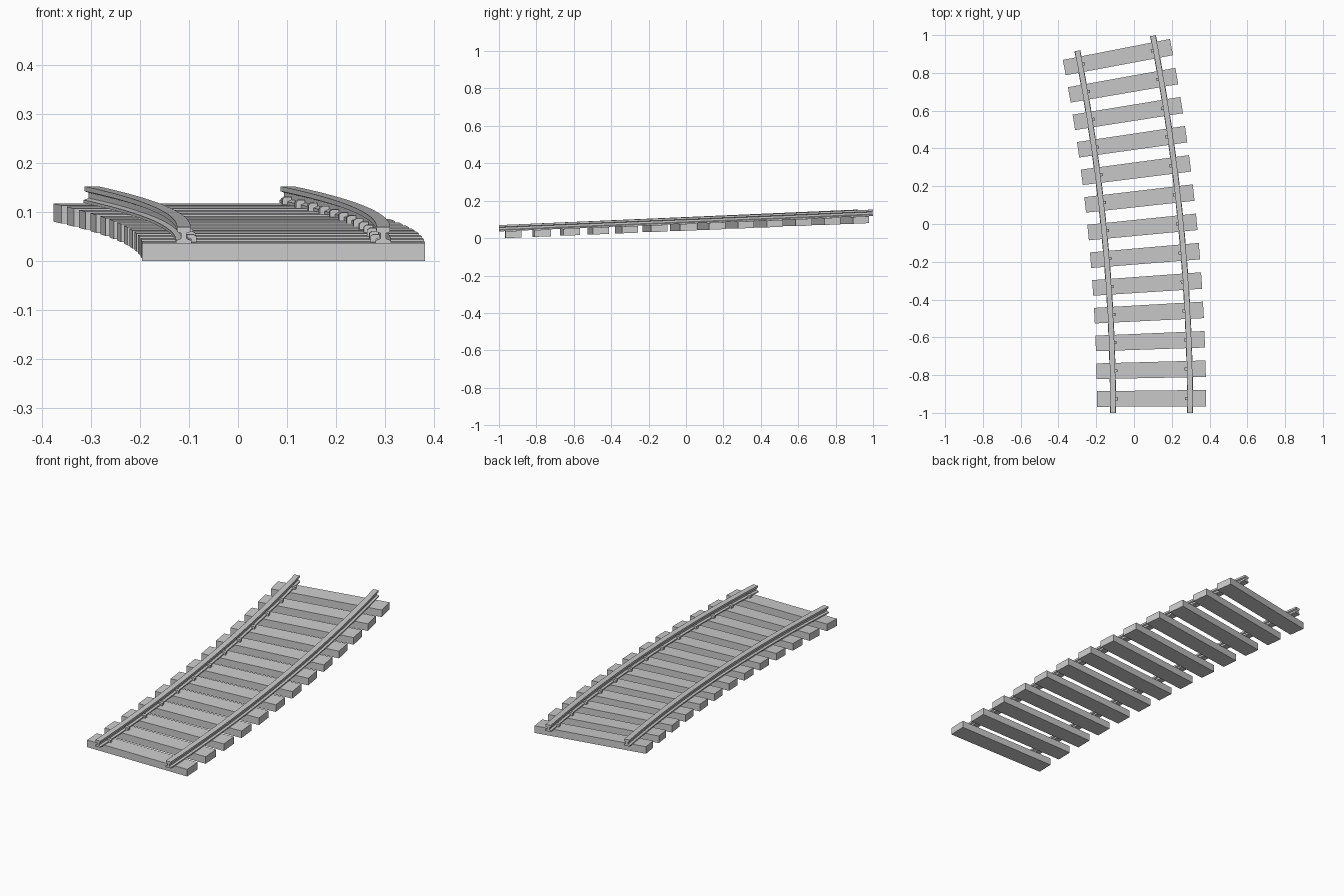
import bpy, bmesh, math

if "Cube" in bpy.data.objects:
    bpy.data.objects.remove(bpy.data.objects["Cube"])

R = 10.03                     # centre-line radius of the bend
SWEEP = math.radians(11.25)   # total turn
RISE = 0.083                  # climb over the whole piece
TIES = 13
GAUGE = 0.204                 # half the distance between rails
TIE_LEN, TIE_W, TIE_H = 0.289, 0.0425, 0.037   # half length, half width, height
X0 = 0.093 - R
PITCH = R * SWEEP / TIES
S_LOW = PITCH / 2 - TIE_W     # start of first tie, lowest point


def bend(u, s, h):
    """Across / along / up in track space to the curved, climbing track."""
    a = s / R
    return (X0 + (R + u) * math.cos(a), -1 + (R + u) * math.sin(a),
            h + RISE * (s - S_LOW) / (R * SWEEP))


def sweep(name, profile, stations):
    """Closed profile of (u, h) swept along the track."""
    bm = bmesh.new()
    rings = [[bm.verts.new(bend(u, s, h)) for u, h in profile] for s in stations]
    n = len(profile)
    for a, b in zip(rings, rings[1:]):
        for i in range(n):
            j = (i + 1) % n
            bm.faces.new((a[i], a[j], b[j], b[i]))
    bm.faces.new(rings[0][::-1])
    bm.faces.new(rings[-1])
    bmesh.ops.recalc_face_normals(bm, faces=bm.faces)
    me = bpy.data.meshes.new(name)
    bm.to_mesh(me)
    bm.free()
    ob = bpy.data.objects.new(name, me)
    bpy.context.collection.objects.link(ob)
    return ob


def rect(u0, u1, h0, h1):
    return [(u0, h0), (u1, h0), (u1, h1), (u0, h1)]


# Rail section: wide foot, thin web, head
half = [(0.016, 0), (0.016, 0.006), (0.006, 0.010), (0.006, 0.021),
        (0.014, 0.024), (0.014, 0.034)]
section = half + [(-u, h) for u, h in reversed(half)]
steps = TIES * 2
stations = [R * SWEEP * i / steps for i in range(steps + 1)]
for side, label in ((-1, "left"), (1, "right")):
    profile = [(side * GAUGE + u, TIE_H + h) for u, h in section]
    sweep(label + "_rail", profile, stations)

# Sleepers with a stepped clip on the inner side of each rail
for k in range(TIES):
    c = (k + 0.5) * PITCH
    sweep(f"sleeper_{k + 1}", rect(-TIE_LEN, TIE_LEN, 0, TIE_H), [c - TIE_W, c + TIE_W])
    for side, label in ((-1, "left"), (1, "right")):
        clip = [(0.026, 0), (0.026, 0.012), (0.020, 0.016), (0.007, 0.016), (0.007, 0)]
        sweep(f"{label}_rail_clip_{k + 1}",
              [(side * (GAUGE - u), TIE_H + h) for u, h in clip],
              [c - 0.008, c + 0.008])
